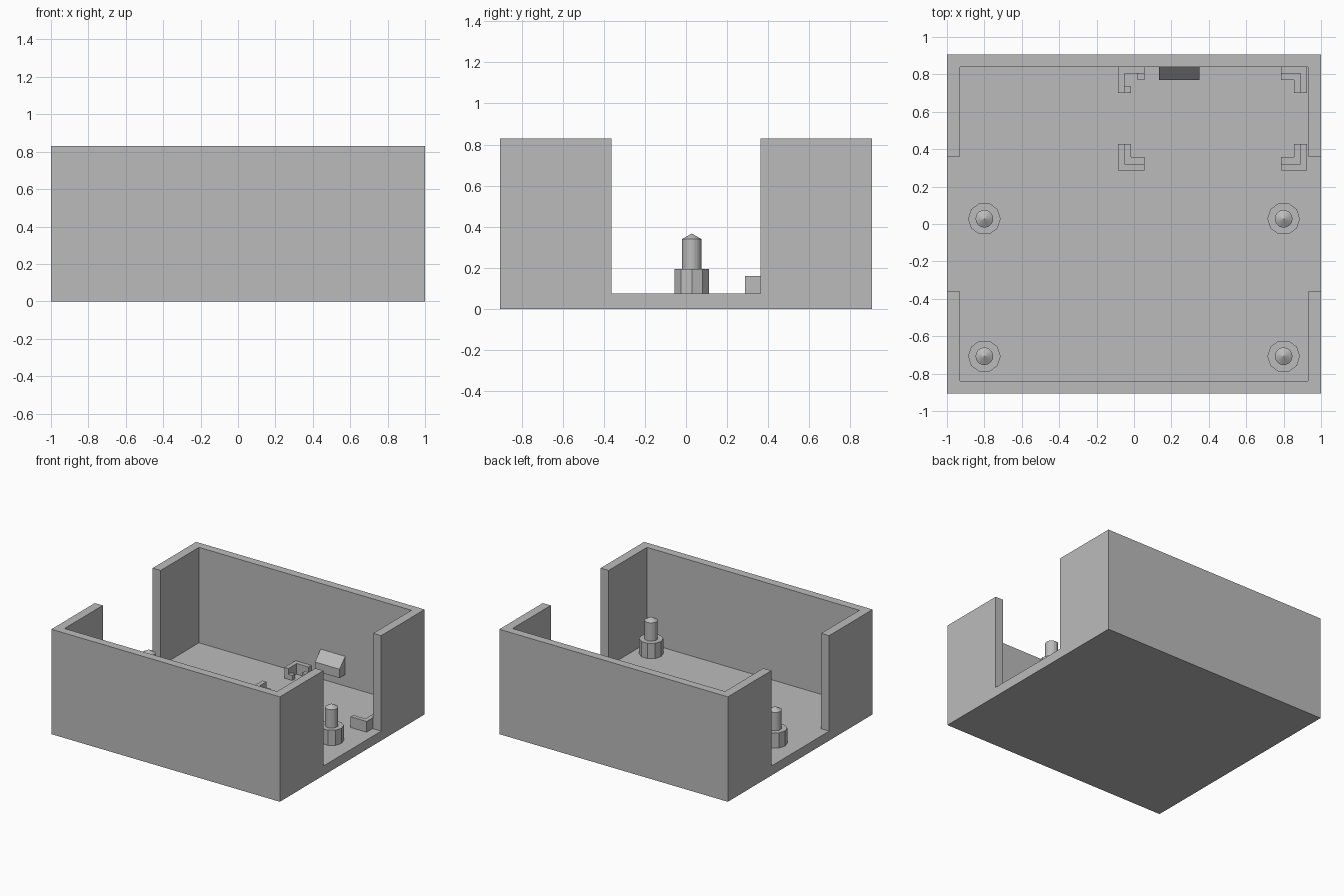
import bpy, bmesh
from math import cos, sin, tau

cube = bpy.data.objects.get("Cube")
if cube:
    bpy.data.objects.remove(cube, do_unlink=True)

grey = bpy.data.materials.new("plain grey")
grey.use_nodes = True
GREY = (0.5, 0.5, 0.5, 1)
grey.diffuse_color = GREY
grey.node_tree.nodes["Principled BSDF"].inputs["Base Color"].default_value = GREY

FLOOR = 0.075
HEIGHT = 0.83
DEPTH = 0.905
WALL_X, WALL_Y = 0.93, 0.84   # inner wall faces
GAP = 0.362                   # half width of the side openings


def finish(name, bm):
    bmesh.ops.recalc_face_normals(bm, faces=bm.faces)
    mesh = bpy.data.meshes.new(name)
    bm.to_mesh(mesh)
    bm.free()
    mesh.materials.append(grey)
    obj = bpy.data.objects.new(name, mesh)
    bpy.context.collection.objects.link(obj)
    return obj


def extrude(bm, points, offset):
    face = bm.faces.new([bm.verts.new(p) for p in points])
    new = bmesh.ops.extrude_face_region(bm, geom=[face], use_keep_orig=True)
    verts = [v for v in new["geom"] if isinstance(v, bmesh.types.BMVert)]
    bmesh.ops.translate(bm, verts=verts, vec=offset)


def prism(name, outline, z0, z1):
    bm = bmesh.new()
    extrude(bm, [(x, y, z0) for x, y in outline], (0, 0, z1 - z0))
    return finish(name, bm)


def rect(x0, y0, x1, y1):
    return [(x0, y0), (x1, y0), (x1, y1), (x0, y1)]


# Open box with a wide opening in each side wall
shell = prism("case_shell", rect(-1, -DEPTH, 1, DEPTH), 0, HEIGHT)
quarter = [(1.1, GAP), (WALL_X, GAP), (WALL_X, WALL_Y)]
half = quarter + [(-x, y) for x, y in reversed(quarter)]
cutter = prism("cavity_cutter", half + [(-x, -y) for x, y in half], FLOOR, 1)
cutter.hide_render = True
cut = shell.modifiers.new("cavity", "BOOLEAN")
cut.object = cutter
cut.solver = "EXACT"
bpy.context.view_layer.objects.active = shell
bpy.ops.object.modifier_apply(modifier=cut.name)
bpy.data.objects.remove(cutter, do_unlink=True)


# Stepped mounting posts with pointed pins
def lathe(name, x, y, sides, rings, tip=None):
    bm = bmesh.new()
    loops = [[bm.verts.new((x + r * cos(tau * i / sides), y + r * sin(tau * i / sides), z))
              for i in range(sides)] for r, z in rings]
    bm.faces.new(loops[0])
    for a, b in zip(loops, loops[1:]):
        for i in range(sides):
            j = (i + 1) % sides
            bm.faces.new((a[i], a[j], b[j], b[i]))
    if tip:
        apex = bm.verts.new((x, y, tip))
        for i in range(sides):
            bm.faces.new((loops[-1][i], loops[-1][(i + 1) % sides], apex))
    else:
        bm.faces.new(loops[-1])
    return finish(name, bm)


for side, x in (("right", -0.8), ("left", 0.8)):
    for place, y in (("front", -0.707), ("middle", 0.028)):
        label = f"{place}_{side}"
        lathe(f"post_base_{label}", x, y, 10, [(0.087, FLOOR), (0.087, 0.195)])
        lathe(f"post_pin_{label}", x, y, 20, [(0.047, 0.19), (0.047, 0.34)], 0.367)


# Corner brackets: a tall outer angle with a lower ledge inside
ARM, STEP = 0.14, 0.035
LEDGE_TOP, BRACKET_TOP = 0.115, 0.16


def angle(x, y, sx, sy, inset, width):
    a, b = inset, inset + width
    pts = [(a, a), (ARM, a), (ARM, b), (b, b), (b, ARM), (a, ARM)]
    return [(x + sx * u, y + sy * v) for u, v in pts]


for place, y, sy in (("front", 0.287, 1), ("back", WALL_Y, -1)):
    for side, x, sx in (("right", -0.085, 1), ("left", 0.925, -1)):
        label = f"{place}_{side}"
        prism(f"bracket_{label}", angle(x, y, sx, sy, 0, STEP), FLOOR, BRACKET_TOP)
        if label != "back_right":
            prism(f"ledge_{label}", angle(x, y, sx, sy, STEP, STEP), FLOOR, LEDGE_TOP)
        else:
            # This corner keeps only the two ends of its ledge
            far, near = ARM - STEP, 2 * STEP
            prism("ledge_end_side", rect(x + STEP, y - ARM, x + near, y - far), FLOOR, LEDGE_TOP)
            prism("ledge_end_back", rect(x + far, y - near, x + ARM, y - STEP), FLOOR, LEDGE_TOP)

# Sloped catch on the back wall
bm = bmesh.new()
profile = [(WALL_Y, 0.31), (0.77, 0.235), (0.77, 0.165), (WALL_Y, 0.165)]
extrude(bm, [(0.135, y, z) for y, z in profile], (0.215, 0, 0))
finish("wall_catch", bm)
